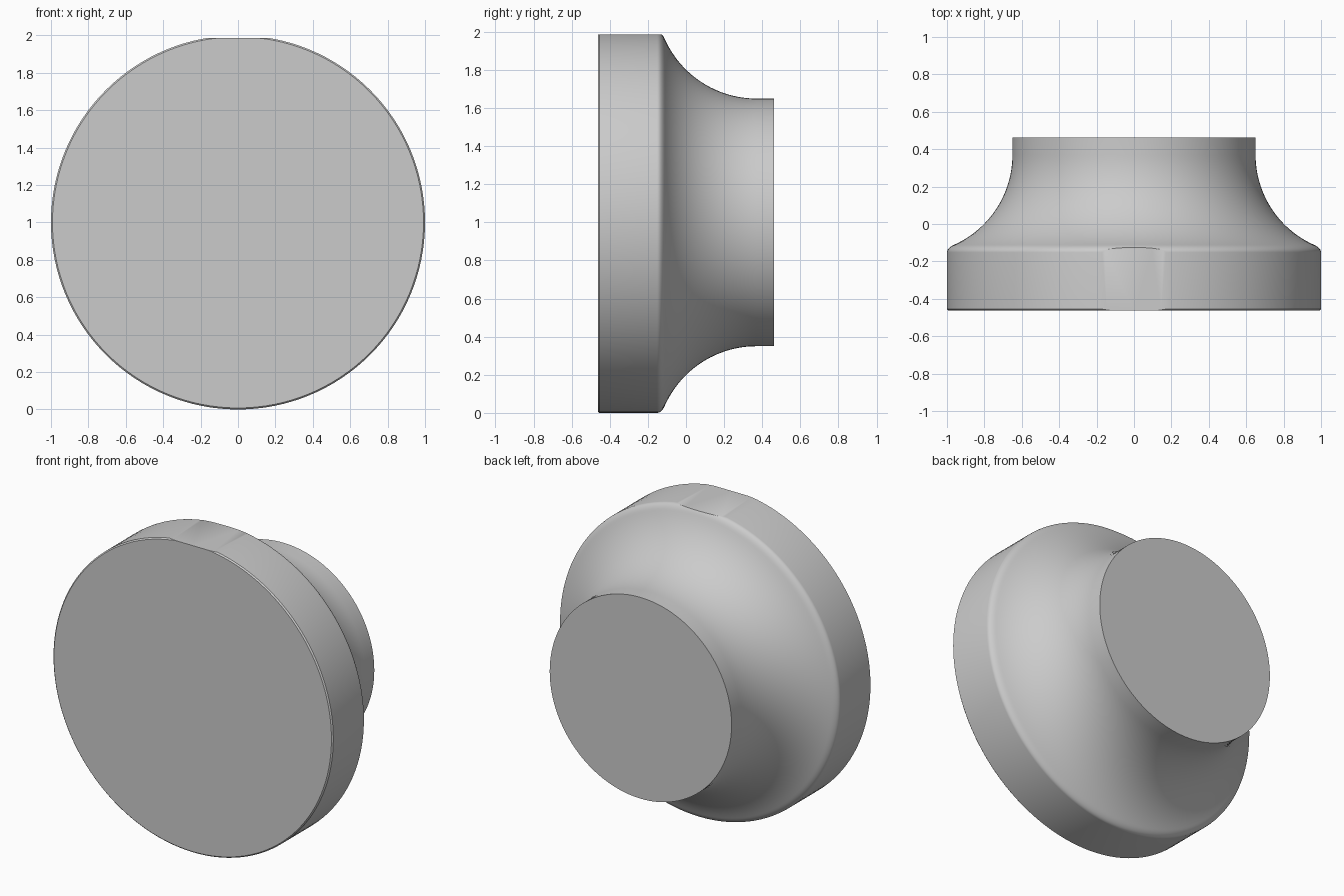
import bpy, bmesh, math
from mathutils import Matrix, Vector

cube = bpy.data.objects.get("Cube")
if cube:
    bpy.data.objects.remove(cube, do_unlink=True)

FRONT, BACK = -0.463, 0.463
NECK, ARC_Y, ARC_R = 0.65, 0.37, 0.527

# Profile as (y, radius): front face, small chamfer, rim
profile = [(FRONT, 0), (FRONT, 0.992), (FRONT + 0.008, 1)]
# Rounded rear edge of the rim
a, b, c = Vector((-0.152, 1)), Vector((-0.128, 1)), Vector((-0.11, 0.96))
for i in range(8):
    t = i / 8
    profile.append(tuple(a * (1 - t) ** 2 + b * 2 * t * (1 - t) + c * t * t))
# Concave flare down to the neck
start = math.asin((ARC_Y - c.x) / ARC_R)
for i in range(25):
    ang = start * (1 - i / 24)
    profile.append((ARC_Y - ARC_R * math.sin(ang),
                    NECK + ARC_R * (1 - math.cos(ang))))
profile += [(BACK, NECK), (BACK, 0)]

# Revolve around the y axis
bm = bmesh.new()
verts = [bm.verts.new((0, y, r)) for y, r in profile]
edges = [bm.edges.new(pair) for pair in zip(verts, verts[1:])]
bmesh.ops.spin(bm, geom=verts + edges, cent=(0, 0, 0), axis=(0, 1, 0),
               angle=math.tau, steps=128, use_merge=True)
bmesh.ops.remove_doubles(bm, verts=bm.verts[:], dist=1e-5)
bmesh.ops.transform(bm, matrix=Matrix.Translation((0, 0, 1)), verts=bm.verts[:])

# Flat on top of the rim
cut = bmesh.ops.bisect_plane(bm, geom=bm.verts[:] + bm.edges[:] + bm.faces[:],
                             plane_co=(0, 0, 1.985), plane_no=(0, 0, 1),
                             clear_outer=True)
rim = [e for e in cut["geom_cut"] if isinstance(e, bmesh.types.BMEdge)]
bmesh.ops.contextual_create(bm, geom=rim)
bmesh.ops.recalc_face_normals(bm, faces=bm.faces[:])

mesh = bpy.data.meshes.new("knob")
bm.to_mesh(mesh)
bm.free()
knob = bpy.data.objects.new("knob", mesh)
bpy.context.collection.objects.link(knob)

# Plain grey
grey = bpy.data.materials.new("plain grey")
grey.use_nodes = True
color = (0.6, 0.6, 0.6, 1)
grey.diffuse_color = color
grey.node_tree.nodes["Principled BSDF"].inputs["Base Color"].default_value = color
mesh.materials.append(grey)

bpy.context.view_layer.objects.active = knob
knob.select_set(True)
bpy.ops.object.shade_smooth_by_angle(angle=math.radians(30))
